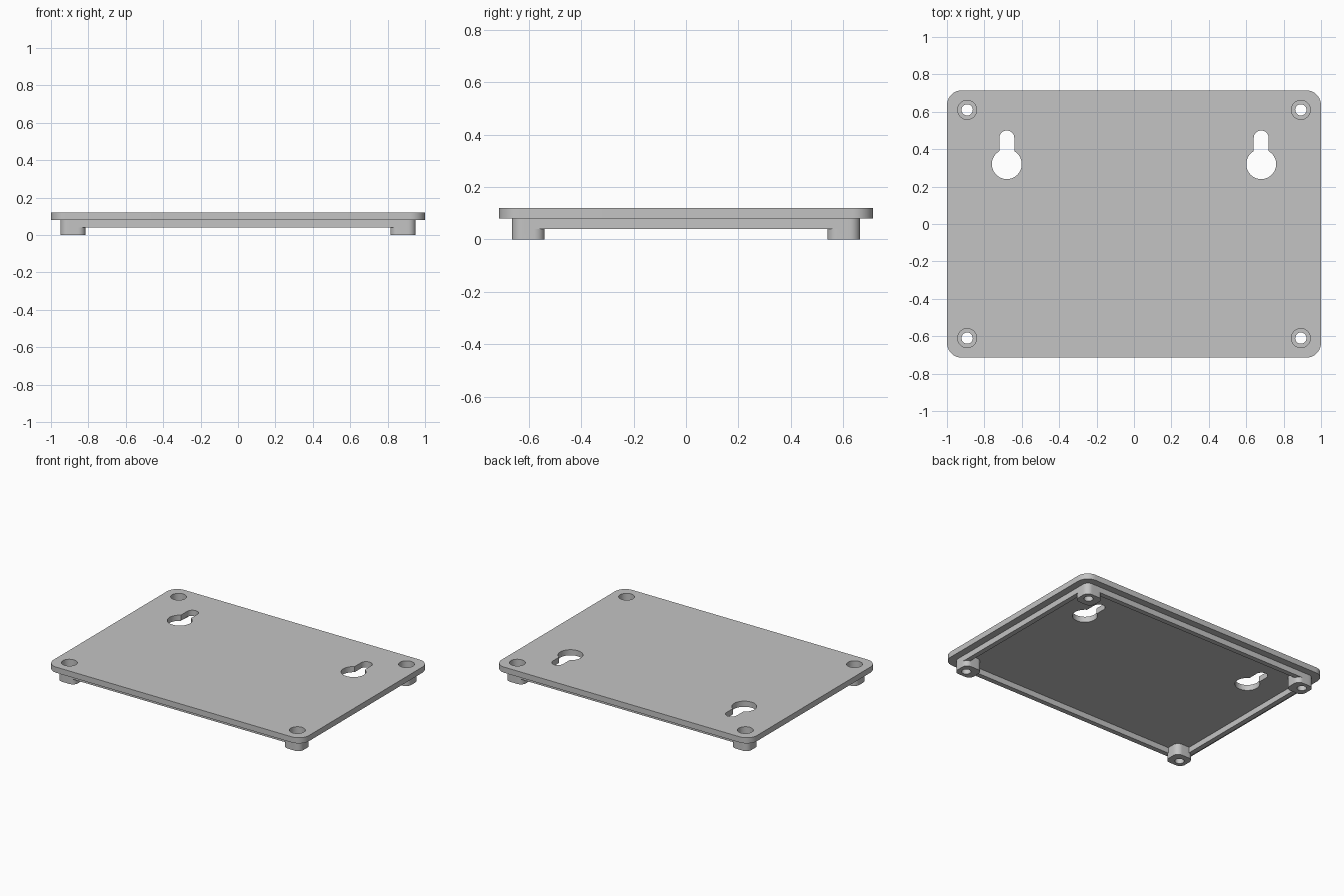
import bpy, bmesh, math

cube = bpy.data.objects.get("Cube")
if cube:
    bpy.data.objects.remove(cube, do_unlink=True)

grey = bpy.data.materials.new("light grey plastic")
grey.use_nodes = True
colour = (0.55, 0.55, 0.55, 1)
grey.diffuse_color = colour
grey.node_tree.nodes["Principled BSDF"].inputs["Base Color"].default_value = colour


def arc(cx, cy, r, start, end, steps):
    """Points along an arc, angles in degrees."""
    angles = [math.radians(start + (end - start) * i / steps) for i in range(steps + 1)]
    return [(cx + r * math.cos(a), cy + r * math.sin(a)) for a in angles]


def rounded_rect(cx, cy, hx, hy, r):
    points = []
    for i, (sx, sy) in enumerate([(1, 1), (-1, 1), (-1, -1), (1, -1)]):
        points += arc(cx + sx * (hx - r), cy + sy * (hy - r), r, i * 90, i * 90 + 90, 10)
    return points


def circle(cx, cy, r):
    return arc(cx, cy, r, 0, 360, 40)[:-1]


def prism(name, outline, z0, z1):
    """Extrude a flat outline from z0 to z1."""
    bm = bmesh.new()
    base = bm.faces.new([bm.verts.new((x, y, z0)) for x, y in outline])
    top = bmesh.ops.extrude_face_region(bm, geom=[base])["geom"]
    verts = [g for g in top if isinstance(g, bmesh.types.BMVert)]
    bmesh.ops.translate(bm, verts=verts, vec=(0, 0, z1 - z0))
    bmesh.ops.recalc_face_normals(bm, faces=bm.faces)
    mesh = bpy.data.meshes.new(name)
    bm.to_mesh(mesh)
    bm.free()
    mesh.materials.append(grey)
    obj = bpy.data.objects.new(name, mesh)
    bpy.context.collection.objects.link(obj)
    return obj


def boolean(obj, tool, operation):
    """Apply a boolean and discard the tool."""
    tool.hide_render = True
    mod = obj.modifiers.new("boolean", 'BOOLEAN')
    mod.object = tool
    mod.operation = operation
    mod.solver = 'EXACT'
    bpy.context.view_layer.objects.active = obj
    bpy.ops.object.modifier_apply(modifier=mod.name)
    bpy.data.objects.remove(tool, do_unlink=True)


TOP, UNDER, RIM = 0.12, 0.08, 0.04
corners = [(sx, sy) for sx in (-1, 1) for sy in (-1, 1)]

# Top plate with rounded corners
plate = prism("mounting_plate", rounded_rect(0, 0, 1, 0.715, 0.08), UNDER, TOP)

# Raised rim under the plate, open in the middle
rim = prism("rim", rounded_rect(0, 0, 0.95, 0.665, 0.055), RIM, UNDER + 0.01)
boolean(rim, prism("rim_cutter", rounded_rect(0, 0, 0.915, 0.63, 0.02), 0, TOP), 'DIFFERENCE')
boolean(plate, rim, 'UNION')

# Corner feet
for sx, sy in corners:
    foot = prism("corner_foot", rounded_rect(sx * 0.8825, sy * 0.6025, 0.0675, 0.0625, 0.04),
                 0, UNDER + 0.015)
    boolean(plate, foot, 'UNION')

# Counterbored screw holes through the feet
for sx, sy in corners:
    x, y = sx * 0.892, sy * 0.61
    boolean(plate, prism("bore_cutter", circle(x, y, 0.051), RIM, TOP + 0.1), 'DIFFERENCE')
    boolean(plate, prism("screw_cutter", circle(x, y, 0.03), -0.1, TOP), 'DIFFERENCE')

# Keyhole hanging slots: round opening below, narrow slot above
half, radius, cy = 0.04, 0.08, 0.32
side = math.degrees(math.acos(half / radius))
for sx in (-1, 1):
    keyhole = arc(sx * 0.68, cy, radius, 180 - side, 360 + side, 32)
    keyhole += arc(sx * 0.68, 0.46, half, 0, 180, 16)
    boolean(plate, prism("keyhole_cutter", keyhole, -0.1, TOP + 0.1), 'DIFFERENCE')

# Smooth rounded walls, sharp edges kept
bpy.ops.object.select_all(action='DESELECT')
plate.select_set(True)
bpy.context.view_layer.objects.active = plate
bpy.ops.object.shade_smooth_by_angle(angle=math.radians(30))
